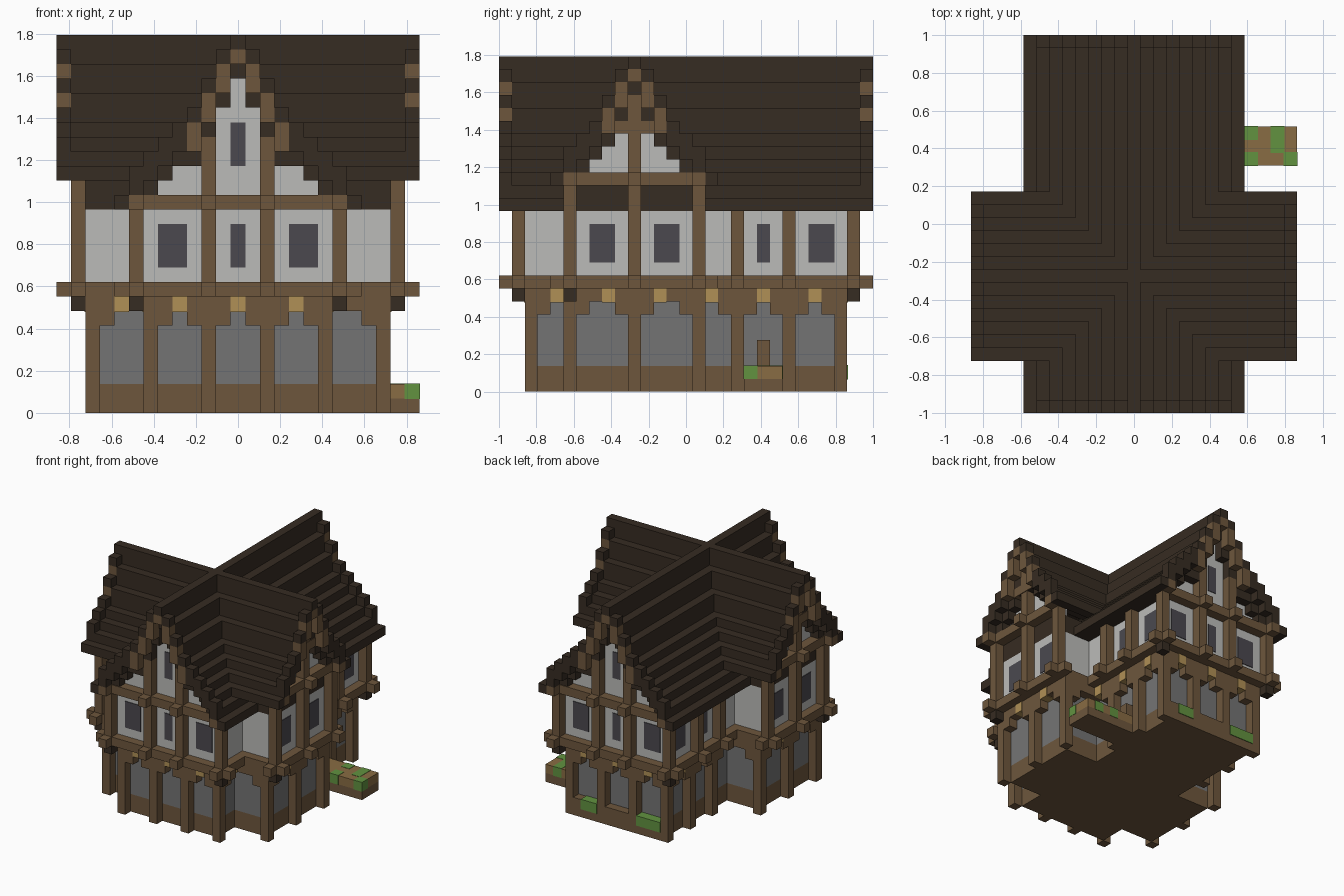
import bpy
import bmesh
from mathutils import Vector

cube = bpy.data.objects.get("Cube")
if cube:
    bpy.data.objects.remove(cube)

U = 2 / 29          # size of one block
EPS = 0.07          # thin offset, in blocks


def material(name, r, g, b):
    m = bpy.data.materials.new(name)
    m.use_nodes = True
    m.diffuse_color = (r, g, b, 1)
    m.node_tree.nodes["Principled BSDF"].inputs["Base Color"].default_value = (r, g, b, 1)
    return m


ROOF = material("dark roof", .037, .025, .016)
WOOD = material("brown timber", .155, .094, .046)
PLASTER = material("white plaster", .50, .50, .485)
STONE = material("grey stone", .175, .175, .175)
GLASS = material("window glass", .07, .066, .078)
LAMP = material("lamp gold", .434, .28, .093)
SOIL = material("tan earth", .25, .15, .056)
GRASS = material("grass green", .122, .288, .051)

parts = {}


def box(part, mat, xs, ys, zs, grow=(0, 0, 0)):
    """Box over inclusive block cells; x and y cells are centred on whole numbers."""
    bm = parts.setdefault(part, (bmesh.new(), mat))[0]
    rng = [v if isinstance(v, tuple) else (v, v) for v in (xs, ys, zs)]
    lo = Vector((min(rng[0]) - .5, min(rng[1]) - .5, rng[2][0])) - Vector(grow)
    hi = Vector((max(rng[0]) + .5, max(rng[1]) + .5, rng[2][1] + 1)) + Vector(grow)
    new = bmesh.ops.create_cube(bm, size=1)["verts"]
    for v in new:
        v.co = Vector([(lo[i] + hi[i]) / 2 + v.co[i] * (hi[i] - lo[i]) for i in range(3)]) * U


SIDES = (-1, 1)
YC = -4             # centre line of the cross wing

# Ground floor walls, base and top beam
for mat, part, z in ((WOOD, "ground_base", (0, 1)), (STONE, "ground_walls", (2, 6))):
    box(part, mat, (-5, 5), (-11, 11), z)
    box(part, mat, (-9, 9), (-8, 0), z)
box("lower_beam", WOOD, (-6, 6), (-12, 12), 7)
box("lower_beam", WOOD, (-10, 10), (-9, 1), 7)

# Ground floor posts with a bracket to each side
FRONT_POSTS, SIDE_POSTS, WING_POSTS = (-6, -2, 2, 6), (-12, 4, 8, 12), (-9, -4, 1)
for s in SIDES:
    for x in FRONT_POSTS:
        box("ground_posts", WOOD, x, 12 * s, (0, 6))
        box("ground_brackets", WOOD, (max(x - 1, -6), min(x + 1, 6)), 12 * s, 6)
    for y in SIDE_POSTS:
        box("ground_posts", WOOD, 6 * s, y, (0, 6))
        box("ground_brackets", WOOD, 6 * s, (max(y - 1, -12), min(y + 1, 12)), 6)
    for y in WING_POSTS:
        box("ground_posts", WOOD, 10 * s, y, (0, 6))
        box("ground_brackets", WOOD, 10 * s, (max(y - 1, -9), min(y + 1, 1)), 6)
    for y in (-9, 1):
        box("ground_brackets", WOOD, (9 * s, 10 * s), y, 6)

# Lamps under the overhang
for s in SIDES:
    for x in (-4, 0, 4):
        box("lamps", LAMP, x, 12 * s, 7, (0, EPS, EPS))
    for y in (-10, 2, 6, 10):
        box("lamps", LAMP, 6 * s, y, 7, (EPS, 0, EPS))
    for y in (-6, -2):
        box("lamps", LAMP, 10 * s, y, 7, (EPS, 0, EPS))
box("lamps", LAMP, -8, -9, 7, (0, EPS, EPS))

# Floor beam with projecting beam ends and dark corner corbels
box("floor_beam", WOOD, (-7, 7), (-13, 13), 8)
box("floor_beam", WOOD, (-11, 11), (-9, 1), 8)
UPPER_FRONT = (-7, -2, 2, 7)
for s in SIDES:
    for x in UPPER_FRONT:
        box("beam_ends", WOOD, x, 14 * s, 8)
        box("beam_ends", WOOD, x, 14 * s, 14)
    for y in (-13, 4, 8, 13):
        box("beam_ends", WOOD, 8 * s, y, 8)
    for y in WING_POSTS:
        box("beam_ends", WOOD, 12 * s, y, 8)
        box("beam_ends", WOOD, 12 * s, y, 16)
    for y in (-10, 2):
        box("beam_ends", WOOD, 11 * s, y, 8)
    for y in SIDES:
        box("corbels", ROOF, 7 * s, 13 * y, 7)
    box("corbels", ROOF, 11 * s, -9, 7)

# Upper floor walls, posts and gable beams
box("upper_walls", PLASTER, (-6, 6), (-12, 12), (9, 13))
box("upper_walls", PLASTER, (-10, 10), (-8, 0), (9, 13))
box("wing_eave_walls", ROOF, (-10, 10), (-8, 0), (14, 15))
for s in SIDES:
    for x in UPPER_FRONT:
        box("upper_posts", WOOD, x, 13 * s, (9, 18 if abs(x) == 2 else 13))
    for y in (4, 8):
        box("upper_posts", WOOD, 7 * s, y, (9, 13))
    for y in WING_POSTS:
        box("upper_posts", WOOD, 11 * s, y, (9, 22 if y == YC else 16))
    box("gable_beams", WOOD, (-7, 7), 13 * s, 14, (0, EPS, 0))
    box("gable_beams", WOOD, 11 * s, (-9, 1), 16, (EPS, 0, 0))
    box("gable_beams", WOOD, 11 * s, (YC - 1, YC + 1), 20, (EPS, 0, 0))

# Windows as thin plates
for s in SIDES:
    for x in ((-5, -4), 0, (4, 5)):
        box("windows", GLASS, x, 12 * s, (10, 12), (0, EPS, 0))
    box("windows", GLASS, 0, 12 * s, (17, 19), (0, EPS, 0))
    for y in (6, (10, 11)):
        box("windows", GLASS, 6 * s, y, (10, 12), (EPS, 0, 0))
    for y in ((-7, -6), (-2, -1)):
        box("windows", GLASS, 10 * s, y, (10, 12), (EPS, 0, 0))

# Stepped roofs: top of each step, and underside for the two ridges
TOP = (26, 24, 22, 20, 19, 18, 17, 16, 15)
MAIN_LOW = (23, 21, 19, 17, 17, 16, 15, 14, 14)
WING_LOW = (23, 20, 19, 18, 17, 17, 16)


def roof(part, low, length, centre, along_y, trims):
    def put(name, mat, across, along, z):
        across = across + centre
        xy = (across, along) if along_y else (along, across)
        box(name, mat, *xy, z)
    last = len(low) - 1
    for c in range(len(low)):
        rim = TOP[c] + (1 if 0 < c < last else 0)
        for s in (SIDES if c else (1,)):
            put(part, ROOF, c * s, (-length + 1, length - 1), (low[c], TOP[c] - 1))
            for e in SIDES:
                # plaster gable below the roof
                if c < last - 1:
                    put("gable_walls", PLASTER, c * s, e * (length - 2), (14 if along_y else 16, low[c] - 1))
                # raised rim with timber barge boards beneath
                if c <= trims:
                    put(part + "_rim", ROOF, c * s, e * length, (rim - 1, rim - 1))
                    put("barge_boards", WOOD, c * s, e * length, (rim - (3 if c else 2), rim - 2))
                else:
                    put(part + "_rim", ROOF, c * s, e * length, (TOP[c] - 1, rim - 1))


roof("main_roof", MAIN_LOW, 14, 0, True, 3)
roof("wing_roof", WING_LOW, 12, YC, False, 2)

# Cut the plaster back so that the roof stays outermost above the gables
box("door_post", WOOD, 6, 6, (2, 3))

# Side step with grass
box("step_base", WOOD, (6, 12), (5, 7), 0)
box("step_top", SOIL, (6, 12), (5, 7), 1)
for x, y in ((9, 7), (9, 5), (11, (6, 7)), (12, 5)):
    box("step_grass", GRASS, x, y, 1, (EPS / 2, EPS / 2, EPS / 2))

# Back plinth with grass patches
box("back_plinth", WOOD, (-5, 5), 12, (0, 1))
for x in ((3, 4), (-4, -3), -5):
    box("back_grass", GRASS, x, 12, 1, (0, EPS, EPS))

# Turn every part into an object
for name, (bm, mat) in parts.items():
    mesh = bpy.data.meshes.new(name)
    bm.to_mesh(mesh)
    bm.free()
    mesh.materials.append(mat)
    bpy.context.collection.objects.link(bpy.data.objects.new(name, mesh))
